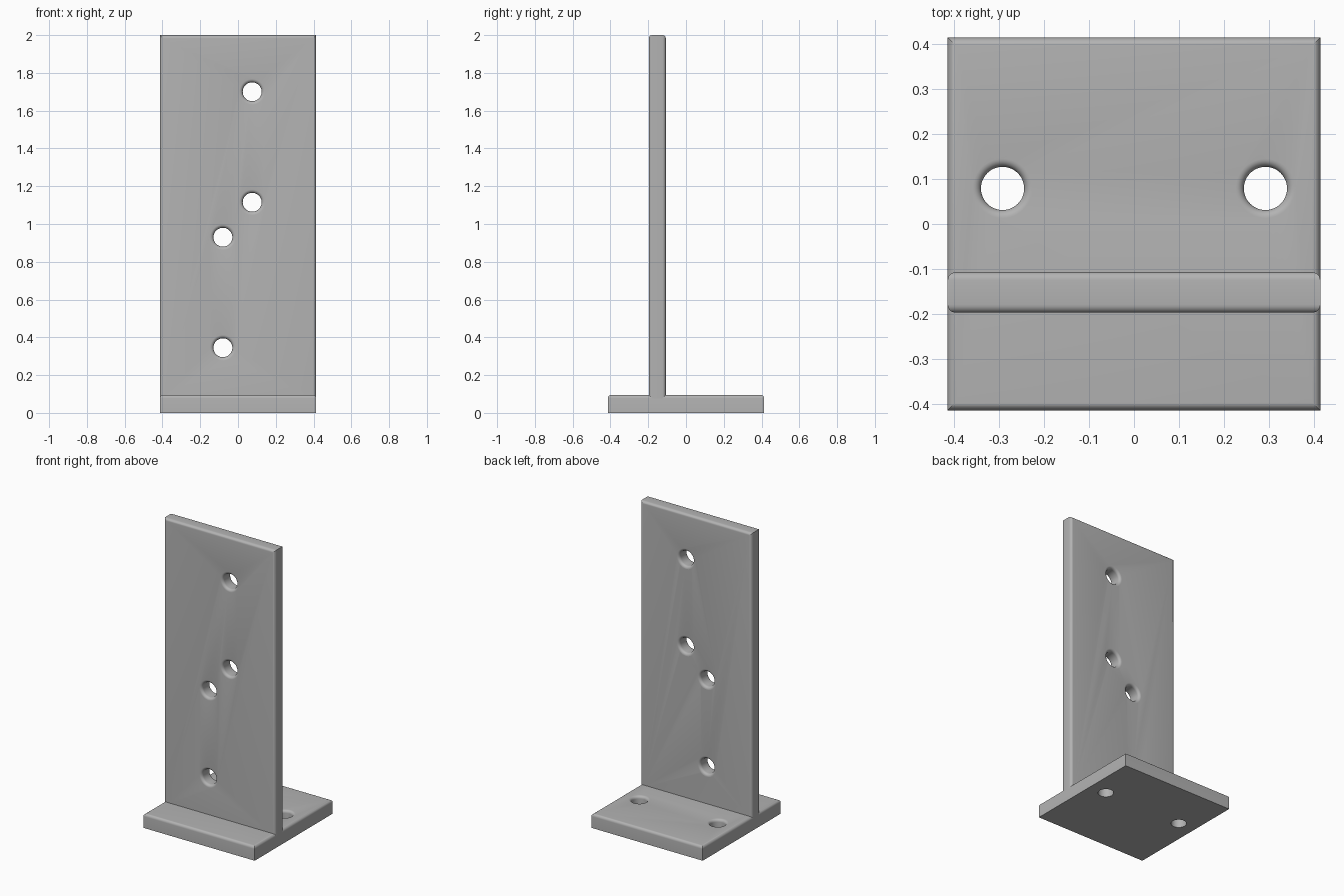
import bpy, bmesh, math
from mathutils import Matrix

if "Cube" in bpy.data.objects:
    bpy.data.objects.remove(bpy.data.objects["Cube"])

HALF = 0.414           # half width of base and upright
BASE_T = 0.095         # base thickness
FILLET = 0.018         # rounding on edges and hole rims
Y0, Y1 = -0.197, -0.107

grey = bpy.data.materials.new("plain_grey")
grey.use_nodes = True
grey.diffuse_color = (0.45, 0.45, 0.45, 1)
grey.node_tree.nodes["Principled BSDF"].inputs["Base Color"].default_value = (0.45, 0.45, 0.45, 1)


def make_object(name, bm):
    bmesh.ops.recalc_face_normals(bm, faces=bm.faces)
    mesh = bpy.data.meshes.new(name)
    bm.to_mesh(mesh)
    bm.free()
    mesh.materials.append(grey)
    obj = bpy.data.objects.new(name, mesh)
    bpy.context.collection.objects.link(obj)
    return obj


def rounded_slab(name, lo, hi, rounded):
    """Box between two corners; edges whose midpoint passes the test are filleted."""
    bm = bmesh.new()
    bmesh.ops.create_cube(bm, size=1)
    for v in bm.verts:
        v.co = [a + (c + 0.5) * (b - a) for a, b, c in zip(lo, hi, v.co)]
    edges = [e for e in bm.edges if rounded((e.verts[0].co + e.verts[1].co) / 2, e)]
    bmesh.ops.bevel(bm, geom=edges, offset=FILLET, segments=6, profile=0.5, affect='EDGES')
    return make_object(name, bm)


def flared_cutter(bm, matrix, radius, low, high, flare_low):
    """Hole-shaped plug along local z, flared at the top and optionally the bottom."""
    steps = [i / 6 * math.pi / 2 for i in range(7)]
    top = [(radius + FILLET * (1 - math.cos(a)), high - FILLET * (1 - math.sin(a))) for a in steps]
    top.append((radius + FILLET, high + 0.05))
    if flare_low:
        bottom = [(r, low + high - z) for r, z in reversed(top)]
    else:
        bottom = [(radius, low - 0.05)]
    n = 48
    rings = []
    for r, z in bottom + top:
        rings.append([bm.verts.new(matrix @ Matrix.Rotation(2 * math.pi * i / n, 4, 'Z')
                                   @ Matrix.Translation((r, 0, z)).to_translation())
                      for i in range(n)])
    for a, b in zip(rings, rings[1:]):
        for i in range(n):
            j = (i + 1) % n
            bm.faces.new((a[i], a[j], b[j], b[i]))
    bm.faces.new(rings[0][::-1])
    bm.faces.new(rings[-1])


def drill(obj, bm):
    """Cut the plugs out of the part, then shade it smooth with sharp edges kept."""
    cutter = make_object(obj.name + "_hole_cutter", bm)
    cutter.hide_render = True
    mod = obj.modifiers.new("holes", 'BOOLEAN')
    mod.object = cutter
    mod.operation = 'DIFFERENCE'
    mod.solver = 'EXACT'
    bpy.ops.object.select_all(action='DESELECT')
    obj.select_set(True)
    bpy.context.view_layer.objects.active = obj
    bpy.ops.object.modifier_apply(modifier=mod.name)
    bpy.data.objects.remove(cutter)
    bpy.ops.object.shade_smooth_by_angle(angle=math.radians(30))


# Base plate: rounded around its top face, two holes flared on top
base = rounded_slab("base_plate", (-HALF, -HALF, 0), (HALF, HALF, BASE_T),
                    lambda m, e: m.z > BASE_T - 0.001)
plugs = bmesh.new()
for x in (-0.292, 0.292):
    flared_cutter(plugs, Matrix.Translation((x, 0.079, 0)), 0.048, 0, BASE_T, False)
drill(base, plugs)

# Upright plate: front and back faces rounded on the sides and top
foot = BASE_T - FILLET
upright = rounded_slab("upright_plate", (-HALF, Y0, foot), (HALF, Y1, 2),
                       lambda m, e: m.z > foot + 0.01
                       and abs(e.verts[0].co.y - e.verts[1].co.y) < 0.001)
plugs = bmesh.new()
for x, z in ((0.075, 1.7), (0.075, 1.115), (-0.08, 0.93), (-0.08, 0.345)):
    place = Matrix.Translation((x, 0, z)) @ Matrix.Rotation(math.pi / 2, 4, 'X')
    flared_cutter(plugs, place, 0.05, -Y1, -Y0, True)
drill(upright, plugs)
